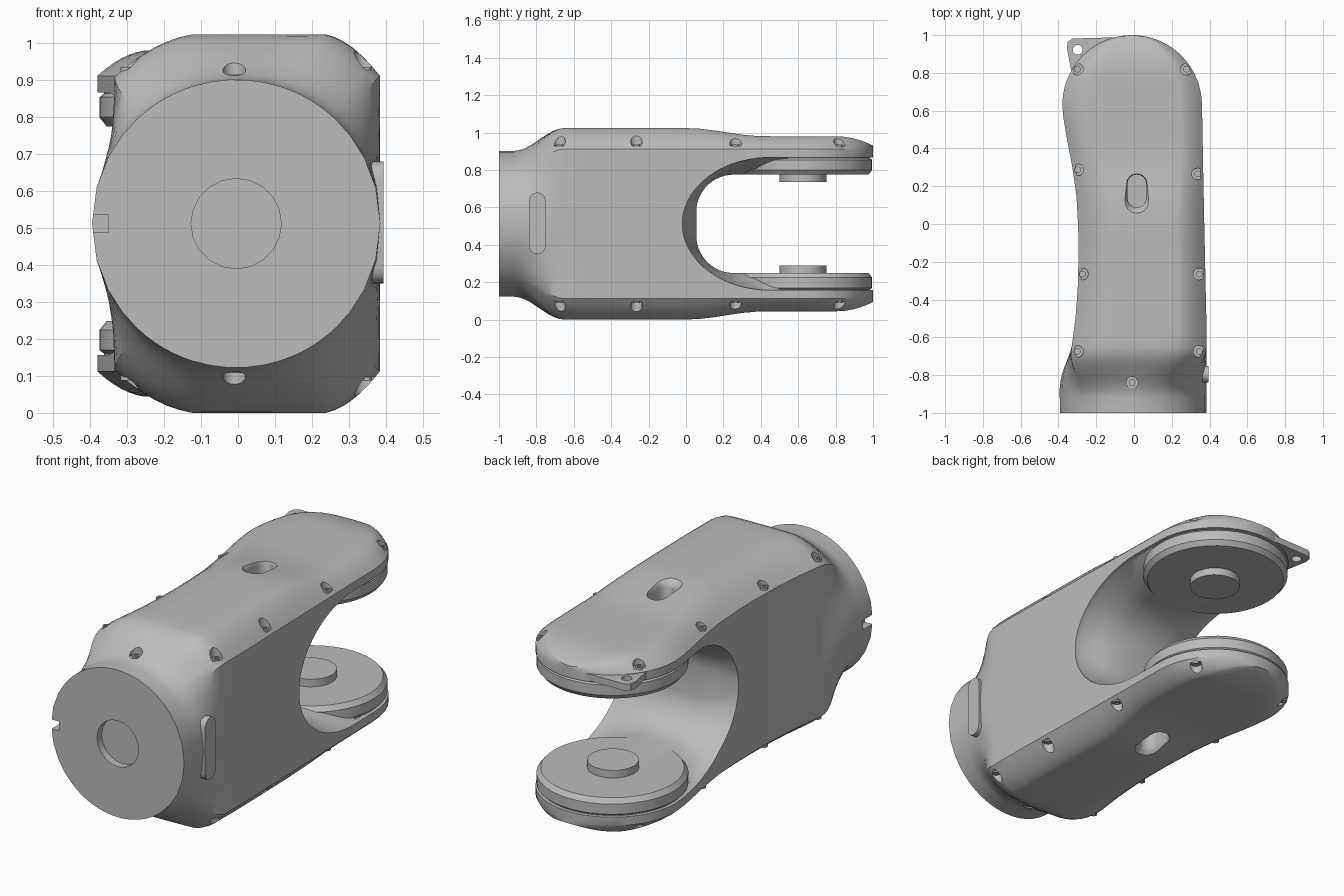
import bpy, bmesh, math

if "Cube" in bpy.data.objects:
    bpy.data.objects.remove(bpy.data.objects["Cube"])

ZC = 0.512                      # mid height, everything mirrors about it
CX, CY, R = -0.01, 0.63, 0.37   # joint axis and radius of the fork ends

grey = bpy.data.materials.new("cast grey")
grey.diffuse_color = (0.5, 0.5, 0.5, 1)
grey.use_nodes = True
grey.node_tree.nodes["Principled BSDF"].inputs["Base Color"].default_value = grey.diffuse_color


def make(name, lofts):
    """Build one object from several closed lofts (lists of rings)."""
    bm = bmesh.new()
    for rings in lofts:
        vs = [[bm.verts.new(p) for p in ring] for ring in rings]
        n = len(vs[0])
        for a, b in zip(vs, vs[1:]):
            for i in range(n):
                j = (i + 1) % n
                bm.faces.new((a[i], a[j], b[j], b[i]))
        bm.faces.new(vs[0][::-1])
        bm.faces.new(vs[-1])
    bmesh.ops.recalc_face_normals(bm, faces=bm.faces)
    me = bpy.data.meshes.new(name)
    bm.to_mesh(me)
    bm.free()
    me.materials.append(grey)
    ob = bpy.data.objects.new(name, me)
    bpy.context.collection.objects.link(ob)
    return ob


def activate(ob):
    bpy.ops.object.select_all(action='DESELECT')
    ob.select_set(True)
    bpy.context.view_layer.objects.active = ob


def cut(ob, cutter):
    m = ob.modifiers.new("cut", 'BOOLEAN')
    m.operation, m.solver, m.object = 'DIFFERENCE', 'EXACT', cutter
    activate(ob)
    bpy.ops.object.modifier_apply(modifier=m.name)
    bpy.data.objects.remove(cutter)


def smooth(ob, angle=30):
    activate(ob)
    bpy.ops.object.shade_smooth_by_angle(angle=math.radians(angle))


def lathe(x, y, profile, s=1, n=32):
    """Rings about a vertical axis; profile is (radius, distance from mid height)."""
    return [[(x + r * math.cos(2 * math.pi * i / n), y + r * math.sin(2 * math.pi * i / n), ZC + s * d)
             for i in range(n)] for r, d in profile]


def capsule(r, half, n=8):
    """Stadium outline, long along the second axis."""
    pts = []
    for c, start in ((half, 0), (-half, math.pi)):
        for i in range(n + 1):
            a = start + math.pi * i / n
            pts.append((r * math.cos(a), c + r * math.sin(a)))
    return pts


def lerp_table(table, v):
    for (a, p), (b, q) in zip(table, table[1:]):
        if v <= b:
            return p + (q - p) * max(0, (v - a) / (b - a))
    return table[-1][1]


def ease(t):
    t = min(1, max(0, t))
    return t * t * (3 - 2 * t)


# --- body: round flange blending into an eight-sided shell with a rounded end
LEFT = [(-1, -.39), (-.85, -.375), (-.65, -.33), (-.5, -.31), (-.35, -.298), (-.15, -.293), (0, -.296),
        (.15, -.305), (.3, -.326), (.45, -.355), (.55, -.372), (.63, -.38)]
RIGHT = [(-1, .385), (-.5, .383), (0, .372), (.3, .366), (.63, .36)]


def section(y):
    if y < CY:
        l, r = lerp_table(LEFT, y), lerp_table(RIGHT, y)
    else:
        w = math.sqrt(max(0, R * R - (y - CY) ** 2))
        l, r = CX - w, CX + w
    h = .512 - .044 * ease((y - .0) / .42) - .05 * max(0, (y - .8) / .2) ** 2
    k = .40
    arm = ease((y - .0) / .5)
    w = r - l
    ft_l, ft_r = l + w * (.29 - .12 * arm), r - w * (.21 - .06 * arm)
    corners = [(r, -k), (r, k), (ft_r, h), (ft_l, h), (l, k), (l, -k), (ft_l, -h), (ft_r, -h)]
    t = ease((y + .92) / .27)
    ring = []
    for c in range(8):
        (x0, z0), (x1, z1) = corners[c], corners[(c + 1) % 8]
        steps = 8 if c in (0, 4) else 6
        for i in range(steps):
            f = i / steps
            x, z = x0 + (x1 - x0) * f, z0 + (z1 - z0) * f
            if c % 2:                       # bulge the chamfers a little
                z += math.copysign(.18 * (h - k) * 4 * f * (1 - f), z)
            a = math.atan2(z, x + .005)
            ring.append(((-.005 + .39 * math.cos(a)) * (1 - t) + x * t, y,
                         ZC + .39 * math.sin(a) * (1 - t) + z * t))
    return ring


ys = [-1, -.92] + [-.92 + .03 * i for i in range(1, 10)] + [-.65 + .08 * i for i in range(1, 16)]
ys += [CY + R * math.sin(math.radians(a)) for a in (0, 9, 18, 27, 36, 45, 54, 62, 69, 75, 80, 84, 87, 89)]
body = make("fork_body", [[section(y) for y in ys]])


# --- fork opening, wide at the flanks and narrower in the middle
def opening(x, w):
    half = []
    for i in range(13):
        a = math.radians(5 + 85 * i / 12)
        mid = (.055 + .2 * (1 - math.cos(a)), .063 + .2 * math.sin(a))
        side = (-.02 + .47 * (1 - math.cos(a)), .355 * math.sin(a))
        half.append((mid, side))
    half += [((.5, .263), (.5, .355)), ((.55, .355), (.55, .355)), ((1.3, .355), (1.3, .355))]
    pts = [(m[0] + (s[0] - m[0]) * w, m[1] + (s[1] - m[1]) * w) for m, s in half]
    return [(x, y, ZC + d) for y, d in pts] + [(x, y, ZC - d) for y, d in pts[::-1]]


cut(body, make("opening_cutter", [[opening(x, w) for x, w in (
    (-.6, 1), (-.3, 1), (-.24, .45), (-.12, 0), (.12, 0), (.25, .35), (.34, 1), (.6, 1))]]))

# --- screw pockets, oval ports, flange recess and key notch
SCREWS = [(-.3, .82), (.278, .82), (-.297, .287), (.337, .265), (-.272, -.265),
          (.345, -.265), (-.3, -.675), (.345, -.675), (-.01, -.84)]
cutters = []
for s in (1, -1):
    for x, y in SCREWS:
        d = .395 if y < -.8 else .415
        cutters.append(lathe(x, y, [(.031, d), (.031, .6)], s, 16))
    cutters.append([[(.015 + px * g, .175 + py * g, ZC + s * d) for px, py in capsule(.05, .037)]
                    for g, d in ((1, .36), (1, .475), (1.12, .492), (1.5, .52))])
cutters.append([[(-.005 + .122 * math.cos(i * math.pi / 10), y, ZC + .122 * math.sin(i * math.pi / 10))
                 for i in range(20)] for y in (-1.1, -.96)])
cutters.append([[(x, y, z) for x, z in ((-.5, .488), (-.35, .488), (-.35, .537), (-.5, .537))]
                for y in (-1.1, -.92)])
cut(body, make("detail_cutter", cutters))
smooth(body)

# --- screw heads
heads = []
for s in (1, -1):
    for x, y in SCREWS:
        d = .39 if y < -.8 else .41
        heads.append(lathe(x, y, [(.018, d), (.018, d + .014), (.009, d + .014), (.009, d + .008)], s, 12))
smooth(make("screw_heads", heads))

# --- joint discs with their round bosses
for s, side in ((1, "upper"), (-1, "lower")):
    smooth(make(side + "_joint_disc", [lathe(CX, CY, [
        (.345, .263), (.365, .288), (.365, .342), (.352, .352), (.352, .385)], s, 48)]))
    smooth(make(side + "_joint_boss", [lathe(CX, CY - .005, [(.125, .223), (.125, .275)], s, 24)]))

# --- lug with a hole beside the upper fork end
tri = [(-.33, .80), (-.355, .93), (-.35, .965), (-.325, .982), (-.1, .988), (-.1, .85)]
lug = make("upper_lug", [[[(x, y, z) for x, y in tri] for z in (.874, .91)]])
cut(lug, make("lug_cutter", [lathe(-.298, .922, [(.026, .3), (.026, .5)], 1, 20)]))
smooth(lug)

# --- raised oval plate on the right flank
smooth(make("side_plate", [[[(x, -.795 + py, ZC + .003 + pz) for py, pz in capsule(.044, .121)]
                            for x in (.33, .394)]]))
